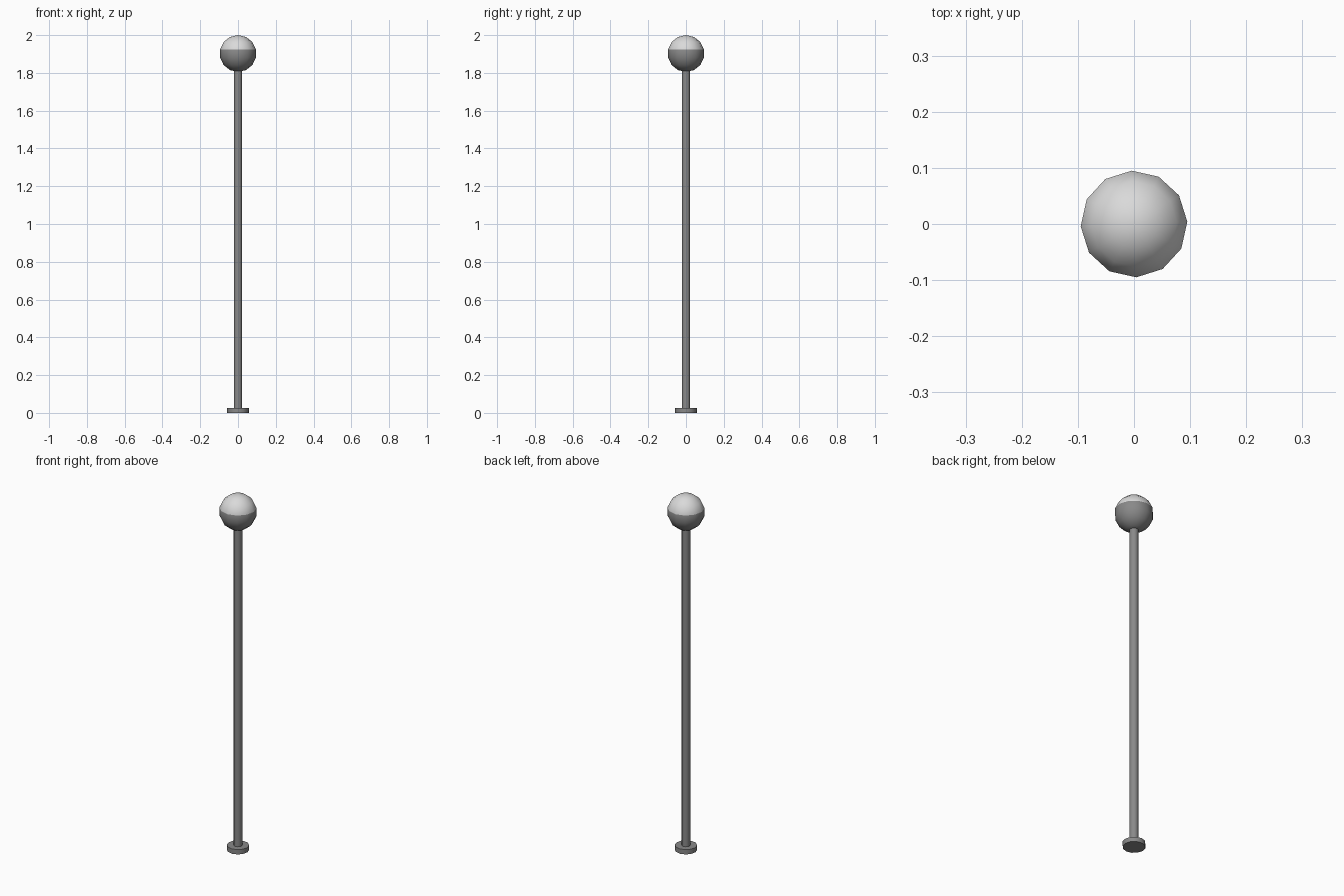
import bpy, bmesh, math
from mathutils import Matrix

if "Cube" in bpy.data.objects:
    bpy.data.objects.remove(bpy.data.objects["Cube"])

SIDES = 12
TURN = Matrix.Rotation(math.radians(2.5), 4, 'Z')


def material(name, v):
    m = bpy.data.materials.new(name)
    m.diffuse_color = (v, v, v, 1)
    m.use_nodes = True
    m.node_tree.nodes["Principled BSDF"].inputs["Base Color"].default_value = m.diffuse_color
    return m


light = material("pale grey", 0.70)
dark = material("dark grey", 0.25)


def make(name, bm, mats, angle):
    bmesh.ops.transform(bm, matrix=TURN, verts=bm.verts)
    me = bpy.data.meshes.new(name)
    bm.to_mesh(me)
    bm.free()
    for m in mats:
        me.materials.append(m)
    ob = bpy.data.objects.new(name, me)
    bpy.context.collection.objects.link(ob)
    bpy.ops.object.select_all(action='DESELECT')
    ob.select_set(True)
    bpy.context.view_layer.objects.active = ob
    bpy.ops.object.shade_smooth_by_angle(angle=math.radians(angle))
    return ob


def cylinder(name, radius, z0, z1):
    bm = bmesh.new()
    bmesh.ops.create_cone(bm, cap_ends=True, segments=SIDES, radius1=radius, radius2=radius,
                          depth=z1 - z0, matrix=Matrix.Translation((0, 0, (z0 + z1) / 2)))
    return make(name, bm, [dark], 40)


# Foot disc and pole
cylinder("foot", 0.057, 0, 0.027)
cylinder("pole", 0.022, 0.02, 1.83)

# Ball with seven bands: pale cap of three bands, dark below
R = 0.0975
bm = bmesh.new()
bmesh.ops.create_uvsphere(bm, u_segments=SIDES, v_segments=7, radius=R,
                          matrix=Matrix.Translation((0, 0, 2 - R)))
for f in bm.faces:
    f.material_index = 0 if f.calc_center_median().z > 1.92 else 1
make("ball", bm, [light, dark], 60)
